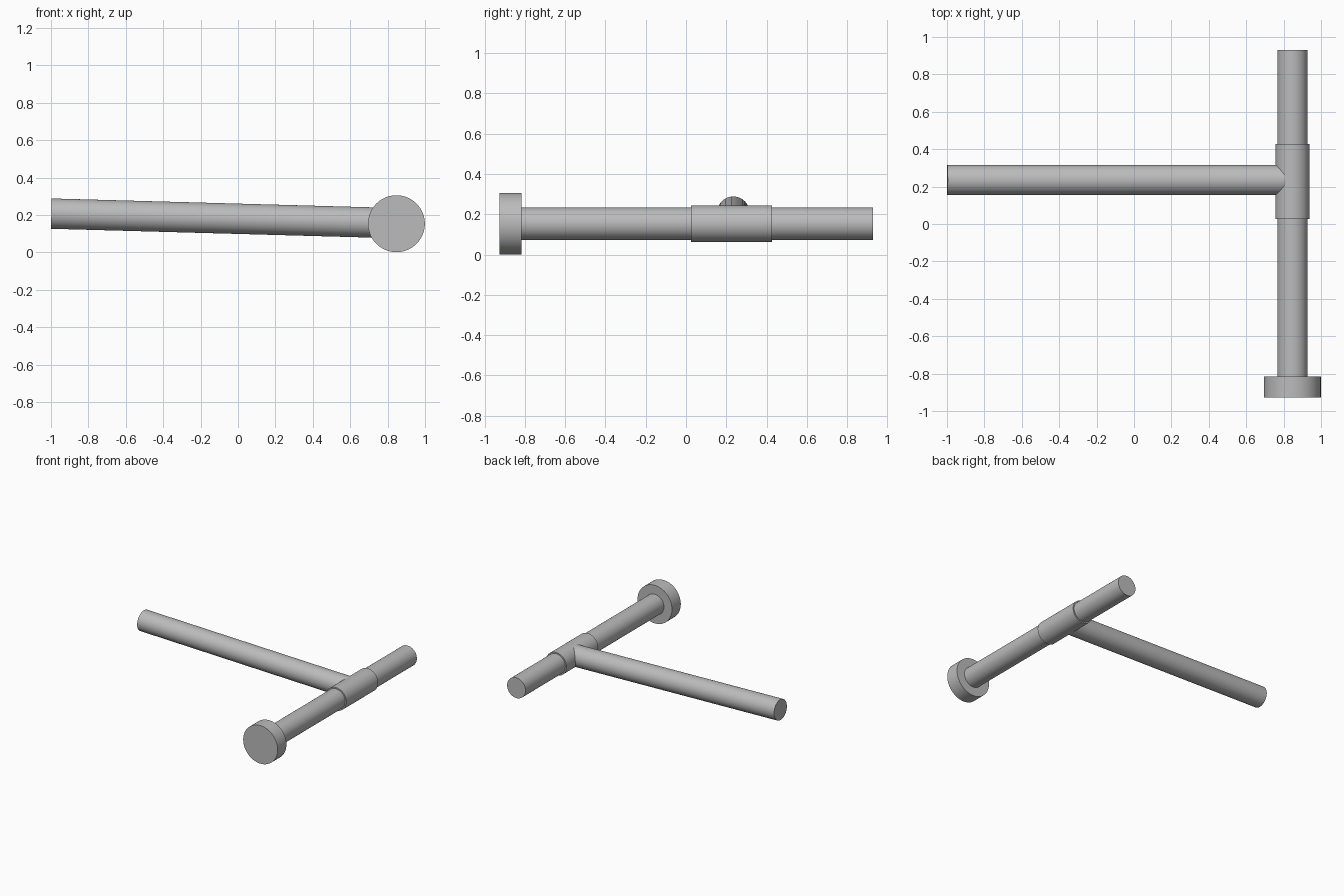
import bpy
from mathutils import Vector

if "Cube" in bpy.data.objects:
    bpy.data.objects.remove(bpy.data.objects["Cube"])

steel = bpy.data.materials.new("steel_grey")
steel.diffuse_color = (0.5, 0.5, 0.5, 1)
steel.use_nodes = True
steel.node_tree.nodes["Principled BSDF"].inputs["Base Color"].default_value = steel.diffuse_color


def rod(name, start, end, radius):
    """Capped smooth cylinder between two points."""
    a, b = Vector(start), Vector(end)
    bpy.ops.mesh.primitive_cylinder_add(vertices=64, radius=radius,
                                        depth=(b - a).length, location=(a + b) / 2)
    ob = bpy.context.object
    ob.rotation_euler = (b - a).to_track_quat('Z', 'Y').to_euler()
    ob.name = name
    ob.data.materials.append(steel)
    bpy.ops.object.shade_smooth_by_angle()
    return ob


X, Z = 0.847, 0.153   # axis of the head assembly

# Head: striking disc, main bar and the thicker sleeve around it
rod("striking_disc", (X, -0.927, Z), (X, -0.816, Z), 0.152)
rod("head_bar", (X, -0.82, Z), (X, 0.929, Z), 0.081)
rod("sleeve", (X, 0.026, Z), (X, 0.427, Z), 0.091)

# Handle, slightly tilted, running into the sleeve
rod("handle", (-0.998, 0.235, 0.207), (X, 0.235, 0.156), 0.081)
